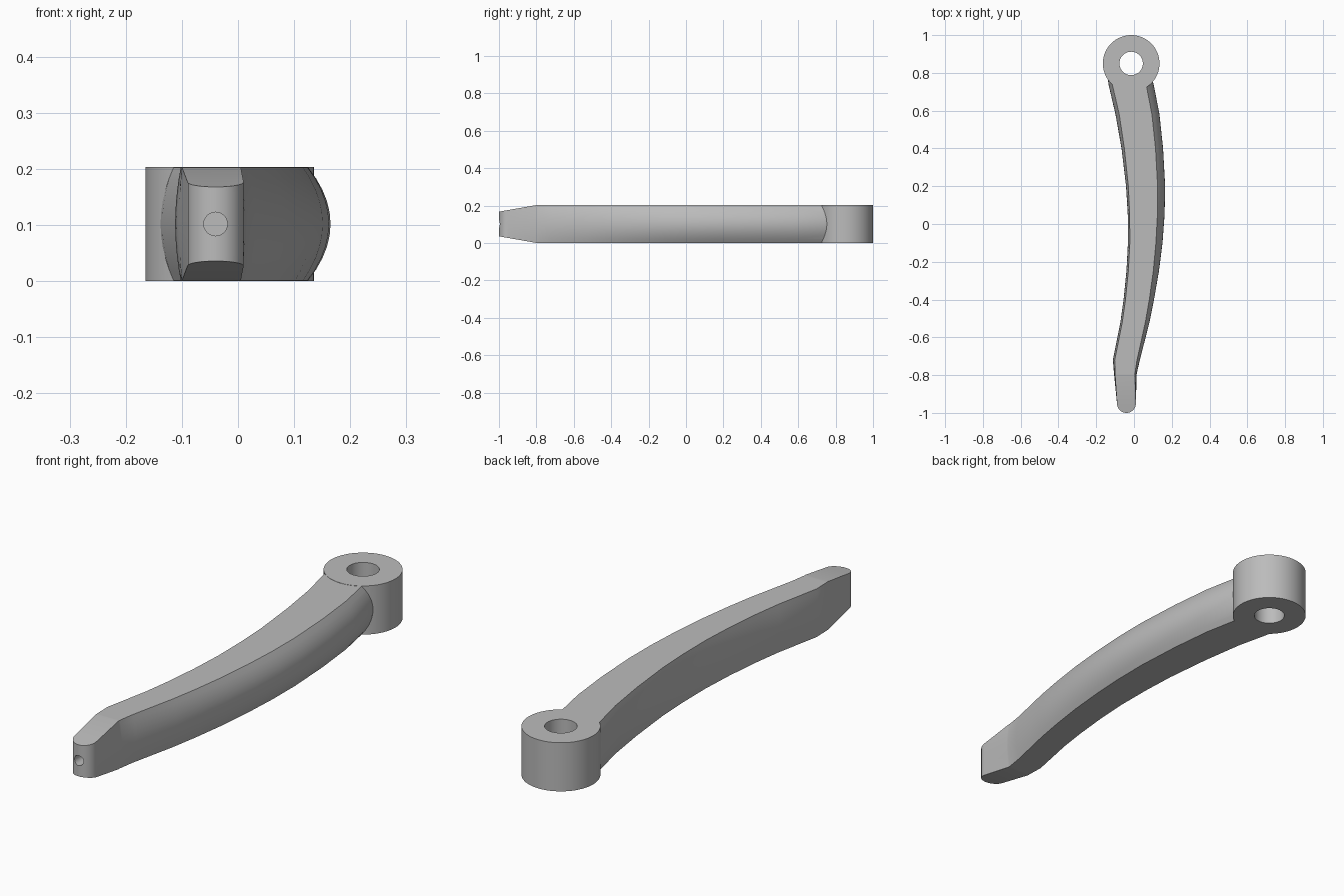
import bpy, bmesh, math
from mathutils import Matrix

cube = bpy.data.objects.get("Cube")
if cube:
    bpy.data.objects.remove(cube, do_unlink=True)

grey = bpy.data.materials.new("plain grey")
grey.use_nodes = True
grey.diffuse_color = (0.5, 0.5, 0.5, 1)
grey.node_tree.nodes["Principled BSDF"].inputs["Base Color"].default_value = grey.diffuse_color

MID = 0.102      # mid height of the whole lever
HALF = 0.101     # half height of the arm
RING = (-0.015, 0.85)
TIP = (-0.04, -0.95)
TIP_R = 0.05


def make_object(name, bm):
    bmesh.ops.recalc_face_normals(bm, faces=bm.faces)
    mesh = bpy.data.meshes.new(name)
    bm.to_mesh(mesh)
    bm.free()
    obj = bpy.data.objects.new(name, mesh)
    bpy.context.collection.objects.link(obj)
    mesh.materials.append(grey)
    return obj


def cylinder(name, radius, depth, location, along_y=False):
    bm = bmesh.new()
    turn = Matrix.Rotation(math.pi / 2 if along_y else 0, 4, 'X')
    bmesh.ops.create_cone(bm, cap_ends=True, segments=64, radius1=radius,
                          radius2=radius, depth=depth,
                          matrix=Matrix.Translation(location) @ turn)
    return make_object(name, bm)


def boolean(target, other, operation):
    mod = target.modifiers.new(other.name, 'BOOLEAN')
    mod.object = other
    mod.operation = operation
    mod.solver = 'EXACT'
    other.hide_render = True
    bpy.context.view_layer.objects.active = target
    bpy.ops.object.modifier_apply(modifier=mod.name)
    bpy.data.objects.remove(other, do_unlink=True)


# Arm stations: y, left edge, right edge, left bulge, right bulge
stations = [
    (0.78, -0.14, 0.09, 0.02, 0.04),
    (0.74, -0.135, 0.104, 0.02, 0.04),
    (0.58, -0.098, 0.135, 0.02, 0.04),
    (0.4, -0.066, 0.154, 0.015, 0.04),
    (0.2, -0.042, 0.165, 0.012, 0.04),
    (0.05, -0.033, 0.162, 0.01, 0.038),
    (-0.1, -0.032, 0.151, 0.01, 0.035),
    (-0.25, -0.04, 0.132, 0.01, 0.03),
    (-0.4, -0.055, 0.106, 0.01, 0.025),
    (-0.52, -0.072, 0.082, 0.01, 0.022),
    (-0.72, -0.112, 0.031, 0.01, 0.015),
    (-0.79, -0.106, 0.015, 0.006, 0.01),
    (-0.8, -0.105, 0.014, 0.005, 0.009),
]
# Rounded nose at the tip
for i in range(9):
    a = math.pi / 2 * i / 8
    w = max(TIP_R * math.cos(a), 0.002)
    stations.append((TIP[1] - TIP_R * math.sin(a), TIP[0] - w, TIP[0] + w, 0, 0))


def section(y, left, right, bulge_l, bulge_r, steps=10):
    taper = max(0, (-0.8 - y) / 0.2)
    half = HALF - 0.035 * taper
    ts = [2 * i / steps - 1 for i in range(steps + 1)]
    pts = [(right - bulge_r * t * t, y, MID + half * t) for t in ts]
    pts += [(left + bulge_l * t * t, y, MID + half * t) for t in reversed(ts)]
    return pts


bm = bmesh.new()
rows = [[bm.verts.new(p) for p in section(*s)] for s in stations]
for a, b in zip(rows, rows[1:]):
    n = len(a)
    for i in range(n):
        j = (i + 1) % n
        bm.faces.new((a[i], a[j], b[j], b[i]))
bm.faces.new(rows[0])
bm.faces.new(rows[-1])
lever = make_object("lever_arm", bm)

# Pivot ring at the back, its bore, and the small hole in the tip
boolean(lever, cylinder("pivot_ring", 0.15, 2 * MID, (*RING, MID)), 'UNION')
boolean(lever, cylinder("pivot_bore", 0.062, 1, (*RING, MID)), 'DIFFERENCE')
boolean(lever, cylinder("tip_hole", 0.021, 0.24, (TIP[0], -1, MID), True), 'DIFFERENCE')

bpy.ops.object.select_all(action='DESELECT')
lever.select_set(True)
bpy.context.view_layer.objects.active = lever
bpy.ops.object.shade_smooth_by_angle(angle=math.radians(25))
